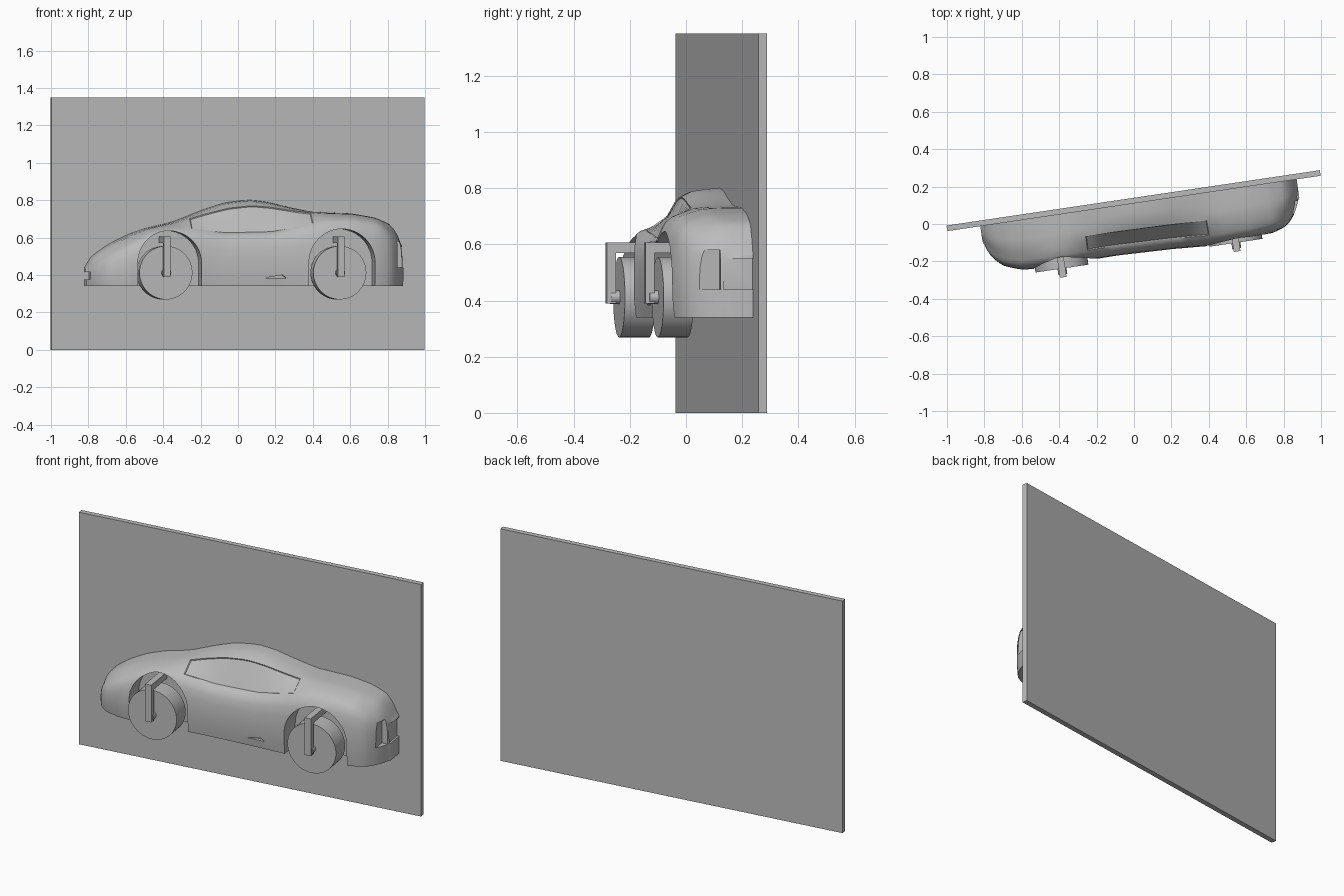
import bpy, bmesh, math
from mathutils import Matrix

if "Cube" in bpy.data.objects:
    bpy.data.objects.remove(bpy.data.objects["Cube"])

# The whole relief is turned a little about the vertical axis.
PLACE = Matrix.Translation((0, 0.11, 0)) @ Matrix.Rotation(math.radians(8.43), 4, "Z")
SILL = 0.34

grey = bpy.data.materials.new("plain grey")
grey.use_nodes = True
grey.diffuse_color = (0.5, 0.5, 0.5, 1)
grey.node_tree.nodes["Principled BSDF"].inputs["Base Color"].default_value = (0.5, 0.5, 0.5, 1)


def finish(name, bm, smooth=None):
    bmesh.ops.recalc_face_normals(bm, faces=bm.faces)
    mesh = bpy.data.meshes.new(name)
    bm.to_mesh(mesh)
    bm.free()
    mesh.materials.append(grey)
    obj = bpy.data.objects.new(name, mesh)
    bpy.context.collection.objects.link(obj)
    obj.matrix_world = PLACE
    if smooth:
        shade(obj, smooth)
    return obj


def shade(obj, degrees):
    bpy.ops.object.select_all(action="DESELECT")
    obj.select_set(True)
    bpy.context.view_layer.objects.active = obj
    bpy.ops.object.shade_smooth_by_angle(angle=math.radians(degrees))


def add_box(bm, x, y, z):
    size = [b - a for a, b in (x, y, z)]
    mid = [(a + b) / 2 for a, b in (x, y, z)]
    bmesh.ops.create_cube(bm, size=1, matrix=Matrix.Translation(mid) @ Matrix.Diagonal((*size, 1)))


def add_disc(bm, x, z, y, radius, sides=48):
    turn = Matrix.Translation((x, sum(y) / 2, z)) @ Matrix.Rotation(math.pi / 2, 4, "X")
    bmesh.ops.create_cone(bm, cap_ends=True, segments=sides, radius1=radius, radius2=radius,
                          depth=y[1] - y[0], matrix=turn)


def add_prism(bm, outline, y):
    near = [bm.verts.new((x, y[0], z)) for x, z in outline]
    far = [bm.verts.new((x, y[1], z)) for x, z in outline]
    bm.faces.new(near)
    bm.faces.new(far[::-1])
    for i in range(len(near)):
        j = (i + 1) % len(near)
        bm.faces.new((near[i], near[j], far[j], far[i]))


def read(table, u):
    """Softened linear reading of a table of (position, value)."""
    def line(p):
        if p <= table[0][0]:
            return table[0][1]
        for (a, va), (b, vb) in zip(table, table[1:]):
            if p <= b:
                return va + (vb - va) * (p - a) / (b - a)
        return table[-1][1]
    return sum(line(u + d) for d in (-0.014, -0.007, 0, 0.007, 0.014)) / 5


# Board
bm = bmesh.new()
add_box(bm, (-1.009, 1.009), (0, 0.03), (0, 1.35))
finish("board", bm)

# Car body: half width, centre height and shoulder height along its length
WIDTH = [(-.832, .06), (-.825, .11), (-.794, .175), (-.74, .228), (-.645, .263), (-.54, .27),
         (-.14, .262), (.16, .271), (.4, .286), (.6, .28), (.72, .263), (.79, .239),
         (.84, .185), (.873, .11), (.88, .08)]
TOP = [(-.83, .43), (-.81, .48), (-.78, .51), (-.7, .565), (-.6, .615), (-.5, .65), (-.35, .685),
       (-.2, .745), (-.08, .785), (.05, .802), (.15, .792), (.3, .757), (.4, .737), (.6, .73),
       (.72, .71), (.81, .675), (.85, .62), (.88, .55)]
SHOULDER = [(-.83, .41), (-.78, .47), (-.7, .53), (-.5, .63), (-.4, .65), (-.3, .65), (-.1, .625),
            (.15, .63), (.3, .66), (.45, .7), (.6, .7), (.74, .675), (.85, .59), (.88, .52)]


def section(u):
    w, top, belt = read(WIDTH, u), read(TOP, u), read(SHOULDER, u)
    drop, side = top - belt, belt - SILL
    return [(0, top), (.2 * w, top - .02 * drop), (.38 * w, top - .07 * drop),
            (.52 * w, top - .18 * drop), (.66 * w, top - .58 * drop), (.8 * w, belt),
            (.89 * w, belt - .06 * side), (.95 * w, belt - .17 * side), (.985 * w, belt - .33 * side),
            (w, belt - .55 * side), (.995 * w, belt - .8 * side), (.97 * w, SILL)]


bm = bmesh.new()
STEPS = 60
rings, panes = [], []
for k in range(STEPS + 1):
    u = .024 - .855 * math.cos(math.pi * k / STEPS)
    pts = section(u)
    loop = [(-.0 + .01, pts[0][1])] + [(-v, z) for v, z in pts] + [(.01, SILL)]
    rings.append([bm.verts.new((u, y, z)) for y, z in loop])
for a, b in zip(rings, rings[1:]):
    for i in range(len(a)):
        j = (i + 1) % len(a)
        face = bm.faces.new((a[i], b[i], b[j], a[j]))
        if i in (4, 5) and -.3 < face.calc_center_median().x < .36:
            panes.append(face)
bm.faces.new(rings[0])
bm.faces.new(rings[-1][::-1])
bmesh.ops.recalc_face_normals(bm, faces=bm.faces)
# Side window set slightly into the cabin
bmesh.ops.inset_region(bm, faces=panes, thickness=.004, depth=-.005, use_even_offset=True)
body = finish("car_body", bm)


# Cutters: wheel arches, mouth, tail recesses and side vent
def arch(x, half, top):
    rise = top - half
    curve = [(x + half * math.cos(a), rise + half * math.sin(a))
             for a in (math.pi * i / 24 for i in range(25))]
    return [(x + half, .2)] + curve + [(x - half, .2)]


cutters = []


def cutter(name, build):
    bm = bmesh.new()
    build(bm)
    obj = finish(name, bm)
    obj.hide_render = True
    cutters.append(obj)


cutter("front_arch_cutter", lambda m: add_prism(m, arch(-.408, .172, .636), (-.4, -.15)))
cutter("rear_arch_cutter", lambda m: add_prism(m, arch(.522, .18, .646), (-.4, -.15)))
cutter("mouth_cutter", lambda m: add_box(m, (-.9, -.805), (-.12, .05), (.375, .415)))
cutter("plate_cutter", lambda m: add_box(m, (.868, .95), (-.105, .05), (.44, .55)))
cutter("tail_light_cutter", lambda m: add_box(m, (.835, .95), (-.2, -.115), (.44, .58)))
cutter("vent_cutter", lambda m: add_prism(m, [(.11, .385), (.22, .385), (.2, .4)], (-.4, -.25)))

for obj in cutters:
    mod = body.modifiers.new(obj.name, "BOOLEAN")
    mod.object = obj
    mod.operation = "DIFFERENCE"
    mod.solver = "EXACT"
bpy.context.view_layer.update()
shaped = bpy.data.meshes.new_from_object(body.evaluated_get(bpy.context.evaluated_depsgraph_get()))
body.modifiers.clear()
body.data = shaped
for obj in cutters:
    bpy.data.objects.remove(obj)
shade(body, 32)

# Wheels, each held by an axle and a bent bracket
for end, x in (("front", -.432), ("rear", .508)):
    bm = bmesh.new()
    add_disc(bm, x, .412, (-.288, -.18), .143)
    finish(end + "_wheel", bm, 35)
    bm = bmesh.new()
    add_disc(bm, x, .412, (-.32, -.16), .024, 24)
    finish(end + "_axle", bm, 35)
    bm = bmesh.new()
    add_box(bm, (x - .018, x + .018), (-.335, -.302), (.39, .607))
    add_box(bm, (x - .018, x + .018), (-.302, -.14), (.57, .607))
    finish(end + "_bracket", bm)
